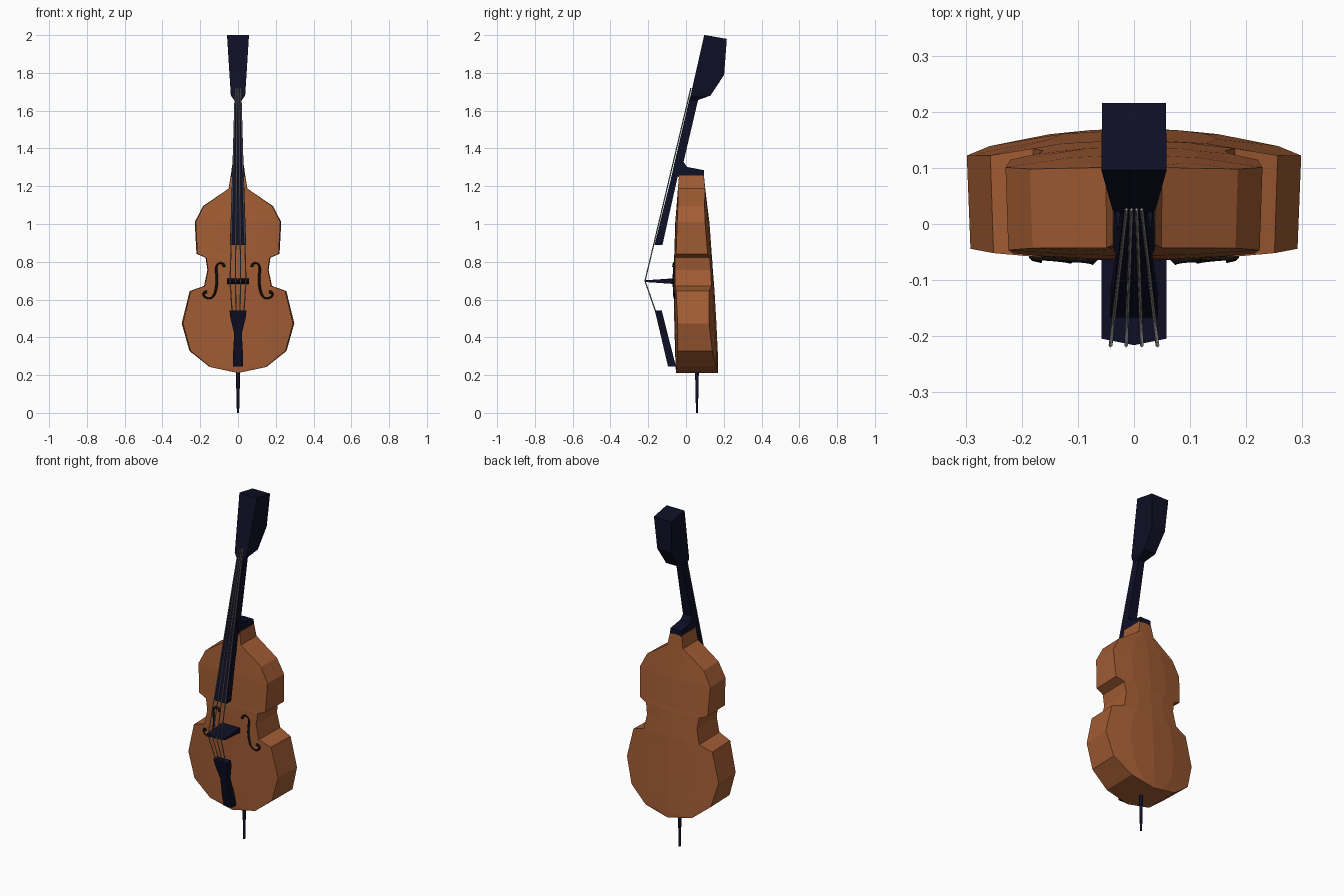
import bpy, bmesh


def material(name, rgb):
    m = bpy.data.materials.new(name)
    m.diffuse_color = (*rgb, 1)
    return m


WOOD = material("warm brown wood", (0.36, 0.108, 0.034))
EBONY = material("blue black ebony", (0.005, 0.005, 0.02))
STEEL = material("string grey", (0.24, 0.24, 0.24))
HOLE = material("sound hole black", (0.008, 0.005, 0.005))


def loft(name, rows, mat, bulge_f=0.0, bulge_b=0.0, taper=1.0, cols=(-1, 0, 1)):
    """Stack of closed rings; each row is (z, half width, front y, back y).
    The bulges bend front and back with the square of x."""
    bm = bmesh.new()
    rings = []
    for z, w, yf, yb in rows:
        front = [bm.verts.new((t * w * taper, yf + bulge_f * (t * w) ** 2, z)) for t in cols]
        back = [bm.verts.new((t * w, yb - bulge_b * (t * w) ** 2, z)) for t in reversed(cols)]
        rings.append(front + back)
    n = len(rings[0])
    for a, b in zip(rings, rings[1:]):
        for i in range(n):
            j = (i + 1) % n
            bm.faces.new((a[i], a[j], b[j], b[i]))
    bm.faces.new(rings[0])
    bm.faces.new(rings[-1])
    bmesh.ops.recalc_face_normals(bm, faces=bm.faces)
    me = bpy.data.meshes.new(name)
    bm.to_mesh(me)
    bm.free()
    me.materials.append(mat)
    ob = bpy.data.objects.new(name, me)
    bpy.context.collection.objects.link(ob)
    return ob


def tube(name, pts, radius, mat, kind='POLY', scales=None):
    cu = bpy.data.curves.new(name, 'CURVE')
    cu.dimensions = '3D'
    cu.bevel_depth = radius
    cu.bevel_resolution = 0
    cu.use_fill_caps = True
    cu.resolution_u = 4
    sp = cu.splines.new('POLY' if kind == 'POLY' else 'NURBS')
    sp.points.add(len(pts) - 1)
    for i, p in enumerate(pts):
        sp.points[i].co = (*p, 1)
        sp.points[i].radius = scales[i] if scales else 1
    if kind != 'POLY':
        sp.order_u = 3
        sp.use_endpoint_u = True
    cu.materials.append(mat)
    ob = bpy.data.objects.new(name, cu)
    bpy.context.collection.objects.link(ob)
    return ob


# Hollow-looking body: outline rows from bottom to neck root
body = [
    (0.212, 0.004, -0.053, 0.170),
    (0.243, 0.150, -0.055, 0.170),
    (0.328, 0.257, -0.058, 0.168),
    (0.474, 0.298, -0.062, 0.161),
    (0.645, 0.256, -0.065, 0.151),
    (0.672, 0.180, -0.065, 0.149),
    (0.757, 0.162, -0.064, 0.142),
    (0.822, 0.172, -0.063, 0.138),
    (0.842, 0.220, -0.062, 0.136),
    (1.010, 0.229, -0.057, 0.124),
    (1.095, 0.185, -0.050, 0.113),
    (1.187, 0.050, -0.043, 0.102),
    (1.258, 0.038, -0.037, 0.095),
]
loft("body", body, WOOD, 0.2, 0.44, 0.978, (-1, -0.5, 0, 0.5, 1))

# Fingerboard and neck in one slanted bar, with the heel behind it
loft("fingerboard_neck", [
    (0.888, 0.043, -0.167, -0.125),
    (1.260, 0.031, -0.075, -0.042),
    (1.320, 0.029, -0.062, -0.015),
    (1.670, 0.019, 0.020, 0.067),
], EBONY)
loft("neck_heel", [
    (1.250, 0.037, -0.043, 0.095),
    (1.285, 0.035, -0.050, 0.095),
    (1.302, 0.032, -0.055, 0.005),
    (1.330, 0.028, -0.055, -0.014),
], EBONY)

# Peg head
loft("peg_head", [
    (1.655, 0.020, 0.018, 0.060),
    (1.680, 0.038, 0.024, 0.130),
    (1.790, 0.045, 0.049, 0.202),
    (1.980, 0.057, 0.092, 0.216),
    (2.000, 0.058, 0.096, 0.102),
], EBONY)

# Bridge wedge standing out from the front
loft("bridge", [
    (0.683, 0.058, -0.070, -0.055),
    (0.693, 0.058, -0.216, -0.055),
    (0.702, 0.058, -0.216, -0.055),
    (0.712, 0.058, -0.070, -0.055),
], EBONY, 3.5)

# Tailpiece
loft("tailpiece", [
    (0.245, 0.026, -0.095, -0.053),
    (0.300, 0.027, -0.108, -0.067),
    (0.420, 0.020, -0.136, -0.098),
    (0.500, 0.040, -0.155, -0.118),
    (0.542, 0.045, -0.165, -0.128),
], EBONY)

# End pin
tube("end_pin", [(0, 0.058, 0), (0, 0.058, 0.235)], 0.012, EBONY,
     scales=[0.5, 1]).data.bevel_resolution = 1

# Four strings: tailpiece, over the bridge, up to the peg head
for k in (-1.5, -0.5, 0.5, 1.5):
    tube("string", [(k * 0.021, -0.160, 0.535),
                    (k * 0.028, -0.217, 0.698),
                    (k * 0.009, 0.026, 1.720)], 0.0032, STEEL)

# Mirrored S-shaped sound holes lying on the front
s_path = [(0.074, 0.772), (0.074, 0.787), (0.098, 0.797), (0.118, 0.775), (0.112, 0.725),
          (0.112, 0.675), (0.125, 0.620), (0.150, 0.603), (0.182, 0.615), (0.182, 0.642),
          (0.164, 0.640)]
widths = [1.5, 1.1, 0.7, 0.9, 1.2, 1.2, 0.9, 0.7, 0.8, 1.1, 1.5]
for s, side in ((-1, "left"), (1, "right")):
    tube(side + "_sound_hole", [(s * x, -0.066 + 0.2 * x * x, z) for x, z in s_path],
         0.006, HOLE, 'NURBS', widths)
